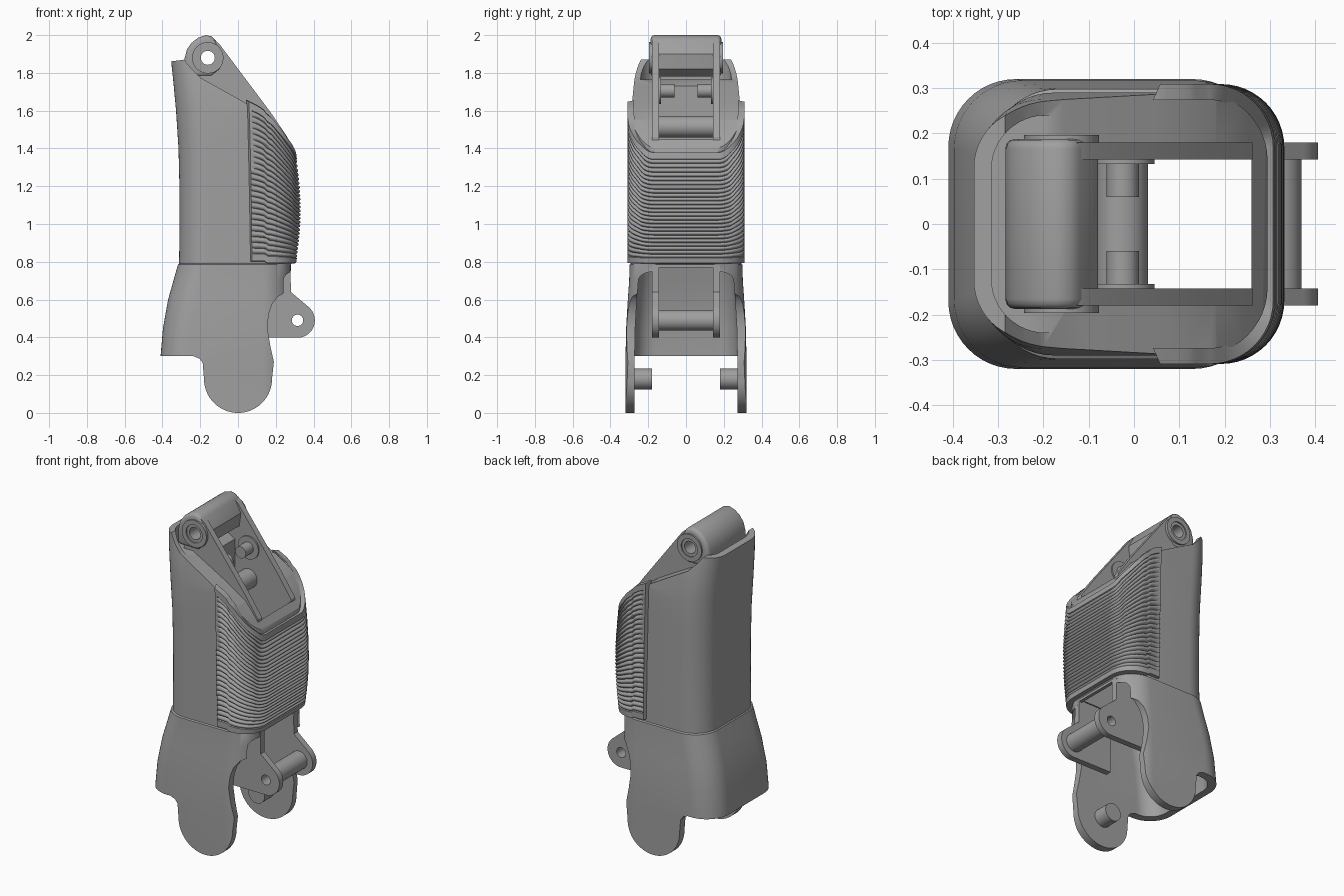
import bpy, bmesh, math
from math import sin, cos, pi, radians

if "Cube" in bpy.data.objects:
    bpy.data.objects.remove(bpy.data.objects["Cube"])

grey = bpy.data.materials.new("plain grey")
grey.diffuse_color = (0.35, 0.35, 0.35, 1)
grey.use_nodes = True
grey.node_tree.nodes["Principled BSDF"].inputs["Base Color"].default_value = grey.diffuse_color


def mesh_object(name, rows, closed=True):
    """Skin rows of points; closed rows become a capped solid."""
    bm = bmesh.new()
    vs = [[bm.verts.new(p) for p in row] for row in rows]
    n = len(vs[0])
    for a, b in zip(vs, vs[1:]):
        for j in range(n if closed else n - 1):
            k = (j + 1) % n
            bm.faces.new((a[j], a[k], b[k], b[j]))
    if closed:
        bm.faces.new(vs[0][::-1])
        bm.faces.new(vs[-1])
    bmesh.ops.recalc_face_normals(bm, faces=bm.faces)
    me = bpy.data.meshes.new(name)
    bm.to_mesh(me)
    bm.free()
    ob = bpy.data.objects.new(name, me)
    bpy.context.collection.objects.link(ob)
    me.materials.append(grey)
    return ob


def prism(name, pts, y0, y1):
    return mesh_object(name, [[(x, y, z) for x, z in pts] for y in (y0, y1)])


def arc(cx, cz, r, a0, a1, n=20):
    return [(cx + r * cos(radians(a0 + (a1 - a0) * i / n)),
             cz + r * sin(radians(a0 + (a1 - a0) * i / n))) for i in range(n + 1)]


def rod(name, cx, cz, r, y0, y1):
    return prism(name, arc(cx, cz, r, 0, 352.5, 47), y0, y1)


def rounded(x0, x1, hw, rl, rr, z):
    pts = (arc(x1 - rr, hw - rr, rr, 0, 90, 12) + arc(x0 + rl, hw - rl, rl, 90, 180, 12)
           + arc(x0 + rl, rl - hw, rl, 180, 270, 12) + arc(x1 - rr, rr - hw, rr, 270, 360, 12))
    return [(x, y, z) for x, y in pts]


def activate(ob):
    bpy.ops.object.select_all(action='DESELECT')
    ob.select_set(True)
    bpy.context.view_layer.objects.active = ob


def boolean(ob, cutter, op='DIFFERENCE'):
    m = ob.modifiers.new("cut", 'BOOLEAN')
    m.object, m.operation, m.solver = cutter, op, 'EXACT'
    activate(ob)
    bpy.ops.object.modifier_apply(modifier=m.name)
    bpy.data.objects.remove(cutter)


def box(x0, x1, hw, z0, z1):
    return prism("cutter", [(x0, z0), (x1, z0), (x1, z1), (x0, z1)], -hw, hw)


def bevel(ob, w, angle=50):
    m = ob.modifiers.new("bevel", 'BEVEL')
    m.width, m.segments, m.limit_method, m.angle_limit = w, 3, 'ANGLE', radians(angle)
    activate(ob)
    bpy.ops.object.modifier_apply(modifier=m.name)


def lerp(table, x):
    for (a, p), (b, q) in zip(table, table[1:]):
        if x <= b:
            return p + (q - p) * max(0, (x - a) / (b - a))
    return table[-1][1]


# Sleeve: lofted rounded sections (z, back x, front x, half width, back radius)
sections = [(-.05, -.425, .28, .32, .15), (.2, -.417, .28, .32, .15), (.3, -.41, .28, .32, .15),
            (.45, -.397, .28, .317, .15), (.6, -.37, .28, .308, .15), (.7, -.342, .28, .301, .15),
            (.785, -.318, .28, .298, .15), (.79, -.312, .285, .29, .15), (1.0, -.309, .293, .29, .15),
            (1.2, -.31, .295, .29, .15), (1.4, -.315, .295, .29, .15), (1.6, -.328, .295, .29, .15),
            (1.75, -.342, .295, .275, .14), (1.9, -.358, .295, .25, .13)]
sleeve = mesh_object("sleeve", [rounded(a, b, w, r, .15, z) for z, a, b, w, r in sections])

# Side outline gives the sloped top, the round ears and the lower cut-out
outline = ([(-.5, .3), (-.235, .3), (-.205, .288), (-.187, .265)] + arc(0, .18, .18, 180, 360, 32)
           + [(.19, .27), (.17, .36), (.156, .45), (.162, .52), (.18, .575), (.21, .615), (.25, .637),
              (.29, .645), (.5, .65), (.5, 1.2), (.33, 1.32), (.29, 1.405), (.24, 1.475), (.18, 1.55),
              (.05, 1.635), (-.1, 1.72), (-.2, 1.775), (-.245, 1.82), (-.285, 1.87),
              (-.36, 1.86), (-.5, 1.86)])
boolean(sleeve, prism("cutter", outline, -.5, .5), 'INTERSECT')

# Hollow socket, through channel, front slot and top recess
socket = [rounded(a + .045, .24 if z > .7 else .34, w - .048, .11, .11, z)
          for z, a, b, w, r in sections if z < .788]
boolean(sleeve, mesh_object("cutter", socket))
boolean(sleeve, box(-.12, .26, .142, -.2, 2.2))
boolean(sleeve, box(0, .5, .142, -.2, .77))
boolean(sleeve, mesh_object("cutter", [rounded(-.315, 0, .24, .12, .05, z) for z in (1.765, 2.1)]))

# Ribbed grip pad wrapped around the front
top_edge = [(.04, 1.65), (.11, 1.615), (.18, 1.565), (.24, 1.49), (.29, 1.42), (.31, 1.375), (.34, 1.34)]
RIBS, N = 25, 222


def pad_row(t):
    x1, hw, r = .332 - .025 * (2 * t - 1) ** 2, .309, .14
    xl = .06 - .018 * t
    half = [(xl + (x1 - r - xl) * i / 8, -hw) for i in range(8)]
    half += arc(x1 - r, r - hw, r, 270, 360, 12)
    path = half + [(x1, 0)] + [(x, -y) for x, y in reversed(half)]
    row = []
    for j, (x, y) in enumerate(path):
        z = .79 + .01 * (x < .15) + (lerp(top_edge, x) - .79) * t
        o = 0
        if t in (0, 1) or j in (0, len(path) - 1):
            o = .035
        elif .05 < t < .95 and x > .085:
            o = .013 * (1 - abs(sin(pi * RIBS * (t - .05) / .9)) ** .6)
        # push inward towards the pad axis
        dx, dy = max(0, x - x1 + r), max(0, abs(y) - hw + r)
        d = math.hypot(dx, dy) or 1
        row.append((x - o * dx / d, y - math.copysign(o * dy / d, y), z))
    return row


mesh_object("grip_pad", [pad_row(i / N) for i in range(N + 1)], closed=False)

# Knuckle hood with its hinge hole
hood = prism("knuckle_hood", [(-.285, 1.78), (-.282, 1.88), (-.27, 1.925), (-.245, 1.96), (-.21, 1.987),
                              (-.17, 2.0), (-.14, 1.993), (-.12, 1.975), (-.08, 1.9), (-.09, 1.82),
                              (-.14, 1.78)], -.188, .188)
bevel(hood, .022, 60)
boolean(hood, rod("cutter", -.16, 1.88, .037, -.5, .5))

# Lower cross tube between the lugs
tube = rod("lug_tube", .315, .49, .055, -.145, .145)
boolean(tube, rod("cutter", .315, .49, .03, -.5, .5))

# Upper cross bar
rod("upper_cross_bar", -.027, 1.515, .058, -.145, .145)

for s, side in ((-1, "near"), (1, "far")):
    # Sloping side plate below the hood
    plate = prism(side + "_side_plate", [(-.125, 1.975), (-.1, 1.955), (.17, 1.595), (.262, 1.46),
                                         (.262, 1.3), (-.12, 1.3), (-.24, 1.77), (-.22, 1.9)],
                  s * .142, s * .18)
    boolean(plate, rod("cutter", -.16, 1.88, .037, -.5, .5))
    # Hinge boss ring
    boss = rod(side + "_hinge_boss", -.16, 1.88, .083, s * .17, s * .197)
    boolean(boss, rod("cutter", -.16, 1.88, .055, s * .19, s * .3))
    boolean(boss, rod("cutter", -.16, 1.88, .037, -.5, .5))
    # Stub pin with collar inside the channel
    rod(side + "_stub_pin", -.025, 1.705, .036, s * .06, s * .15)
    rod(side + "_stub_collar", -.025, 1.705, .07, s * .133, s * .15)
    # Lower lug
    lug = prism(side + "_lug", [(.05, .4)] + arc(.315, .49, .092, 270, 410, 18)
                + [(.28, .64), (.278, .78), (.05, .78)], s * .142, s * .18)
    boolean(lug, rod("cutter", .315, .49, .03, -.5, .5))
    # Pivot pin on the inner face of the ear
    rod(side + "_ear_pin", 0, .18, .055, s * .18, s * .29)

for ob in bpy.data.objects:
    activate(ob)
    bpy.ops.object.shade_smooth_by_angle(angle=radians(32))
